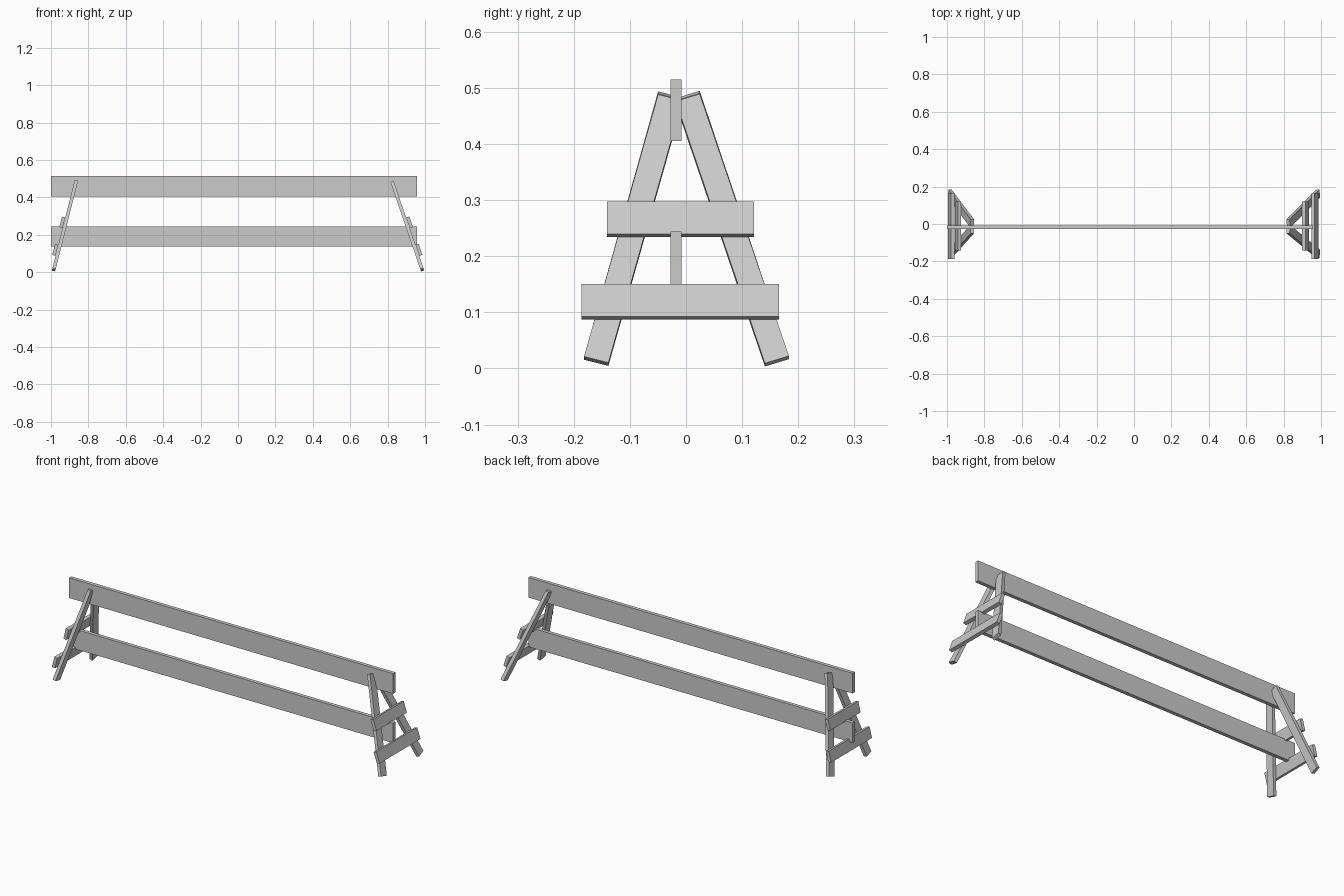
import bpy
from mathutils import Matrix, Vector

cube = bpy.data.objects.get("Cube")
if cube:
    bpy.data.objects.remove(cube, do_unlink=True)

grey = bpy.data.materials.new("plain grey wood")
grey.use_nodes = True
GREY = (0.6, 0.6, 0.6, 1)
grey.diffuse_color = GREY
grey.node_tree.nodes["Principled BSDF"].inputs["Base Color"].default_value = GREY


def beam(name, start, end, width, thickness):
    """Box running from start to end, its width as near to y as possible."""
    start, end = Vector(start), Vector(end)
    along = (end - start).normalized()
    across = Vector((0, 1, 0))
    across = (across - along * across.dot(along)).normalized()
    normal = across.cross(along)
    bpy.ops.mesh.primitive_cube_add(size=1)
    obj = bpy.context.object
    obj.name = name
    turn = Matrix((normal, across, along)).transposed().to_4x4()
    size = Matrix.Diagonal((thickness, width, (end - start).length, 1))
    obj.data.transform(Matrix.Translation((start + end) / 2) @ turn @ size)
    obj.data.materials.append(grey)
    return obj


# Long rails
RAIL_Y = -0.018
beam("top_rail", (-1, RAIL_Y, 0.46), (0.957, RAIL_Y, 0.46), 0.02, 0.11)
beam("lower_rail", (-1, RAIL_Y, 0.19), (0.957, RAIL_Y, 0.19), 0.02, 0.108)


# End trestles: two splayed legs and two cross planks on the outer side
def trestle(side, sign, foot_x, top_x, top_z):
    foot_z = 0.013
    lean = (top_x - foot_x) / (top_z - foot_z)
    for label, foot_y, top_y in (("front", -0.16, -0.028), ("back", 0.162, 0.003)):
        beam(f"{side}_{label}_leg", (foot_x, foot_y, foot_z), (top_x, top_y, top_z), 0.045, 0.018)
    for label, low, high, length in (("upper", 0.237, 0.295, 0.262), ("lower", 0.09, 0.148, 0.352)):
        ends = [(foot_x + lean * (z - foot_z) + sign * 0.019, -0.01, z) for z in (low, high)]
        beam(f"{side}_{label}_cross_plank", *ends, length, 0.018)


trestle("left", 1, 0.985, 0.825, 0.48)
trestle("right", -1, -0.985, -0.865, 0.486)
